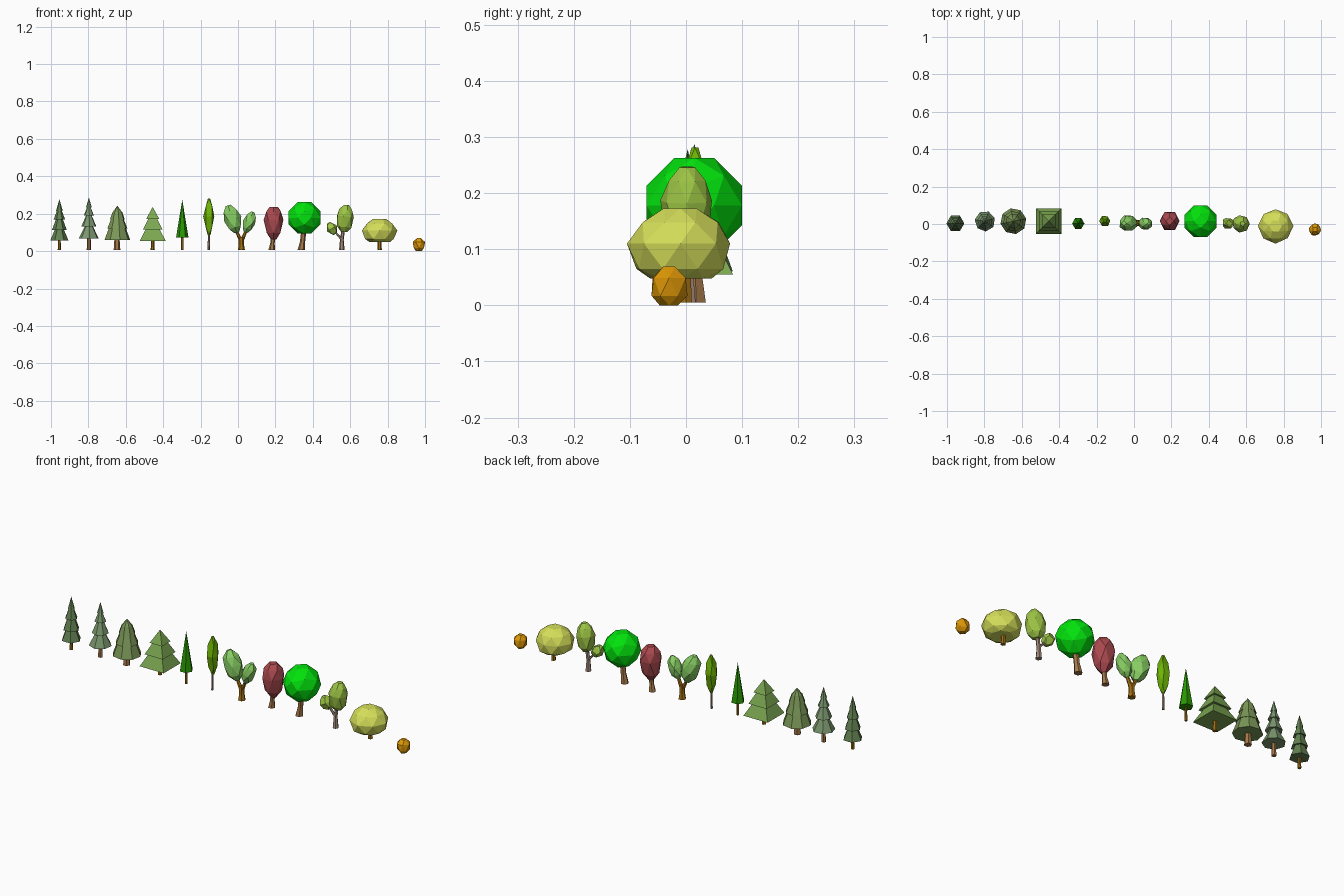
import bpy, bmesh, math, random
from mathutils import Vector, Matrix

if "Cube" in bpy.data.objects:
    bpy.data.objects.remove(bpy.data.objects["Cube"])

random.seed(4)
mats = {}


def paint(obj, rgb):
    # shared material per colour, sRGB 0-255 to linear
    if rgb not in mats:
        m = bpy.data.materials.new("colour_%d" % len(mats))
        m.diffuse_color = [(c / 255) ** 2.2 for c in rgb] + [1]
        m.use_nodes = True
        m.node_tree.nodes["Principled BSDF"].inputs["Base Color"].default_value = m.diffuse_color
        mats[rgb] = m
    obj.data.materials.append(mats[rgb])


def finish(name, bm, rgb, loc=(0, 0, 0), tilt=0):
    bmesh.ops.recalc_face_normals(bm, faces=bm.faces[:])
    me = bpy.data.meshes.new(name)
    bm.to_mesh(me)
    bm.free()
    obj = bpy.data.objects.new(name, me)
    bpy.context.collection.objects.link(obj)
    obj.location = loc
    obj.rotation_euler = (0, math.radians(tilt), 0)
    paint(obj, rgb)
    return obj


def ring(bm, c, r, sides, turn=0.0, wob=0.0):
    out = []
    for i in range(sides):
        a = 2 * math.pi * i / sides + turn
        k = r * (1 + random.uniform(-wob, wob))
        out.append(bm.verts.new((c[0] + k * math.cos(a), c[1] + k * math.sin(a), c[2])))
    return out


def stack(name, rings, sides, rgb, turn=0.0):
    """Loft horizontal rings (x, y, z, r) into a closed solid."""
    bm = bmesh.new()
    loops = [ring(bm, p[:3], p[3], sides, turn) for p in rings]
    for a, b in zip(loops, loops[1:]):
        for i in range(sides):
            j = (i + 1) % sides
            bm.faces.new((a[i], a[j], b[j], b[i]))
    bm.faces.new(loops[0][::-1])
    bm.faces.new(loops[-1])
    bmesh.ops.remove_doubles(bm, verts=bm.verts[:], dist=1e-5)
    return finish(name, bm, rgb)


def conifer(name, x, y, tiers, tip, sides, rgb, turn=0.0):
    """tiers: (z of skirt, outer radius, radius tucked under the next tier)"""
    rings = []
    for i, (z, r, neck) in enumerate(tiers):
        rings.append((x, y, z, r))
        if i + 1 < len(tiers):
            rings.append((x, y, tiers[i + 1][0] + 0.004, neck))
    rings.append((x, y, tip, 0.0))
    return stack(name, rings, sides, rgb, turn)


def blob(name, loc, profile, sides, rgb, tilt=0, wob=0.06):
    """Faceted crown: hull of staggered rings (z, r) around loc."""
    bm = bmesh.new()
    for i, (z, r) in enumerate(profile):
        n = sides if r > 0.03 * sides / 7 else max(4, sides - 2)
        ring(bm, (0, 0, z), r, n, (i % 2) * math.pi / n, wob)
    hull(bm)
    return finish(name, bm, rgb, loc, tilt)


def hull(bm):
    res = bmesh.ops.convex_hull(bm, input=bm.verts[:])
    junk = {v for v in res["geom_interior"] + res["geom_unused"]
            if isinstance(v, bmesh.types.BMVert)}
    bmesh.ops.delete(bm, geom=list(junk), context='VERTS')
    bmesh.ops.dissolve_limit(bm, angle_limit=math.radians(6),
                             verts=bm.verts[:], edges=bm.edges[:])


def egg(rx, h):
    return [(-h, .3 * rx), (-.62 * h, .8 * rx), (0.0, 1.03 * rx), (.6 * h, .82 * rx), (h, .28 * rx)]


GOLD, TAN, GREY = (160, 110, 25), (165, 120, 75), (165, 140, 125)

# Conifers
conifer("slim_fir", -.955, .003, [(.058, .048, .024), (.112, .040, .018), (.168, .031, .012),
        (.215, .018, 0)], .278, 6, (98, 128, 82))
conifer("pale_fir", -.797, .015, [(.068, .055, .020), (.132, .041, .014), (.190, .028, .009),
        (.232, .016, 0)], .288, 7, (122, 150, 110), .3)
conifer("broad_fir", -.645, .015, [(.060, .070, .046), (.120, .055, .034), (.168, .041, .026),
        (.206, .027, 0)], .243, 8, (122, 150, 88), .2)
s = math.sqrt(2)
conifer("square_fir", -.456, .015, [(.055, .069 * s, .036 * s), (.115, .052 * s, .022 * s),
        (.172, .035 * s, 0)], .236, 4, (122, 165, 82), math.pi / 4)
stack("cypress", [(-.298, .003, .074, .033), (-.298, .003, .275, 0)], 6, (45, 150, 10))

# Conifer trunks
for i, (x, y, r, top, col) in enumerate([(-.955, .003, .009, .06, GOLD), (-.797, .015, .012, .08, TAN),
                                         (-.647, .015, .018, .07, TAN), (-.456, .015, .011, .07, GOLD),
                                         (-.298, .003, .007, .08, GOLD)]):
    stack("conifer_trunk_%d" % (i + 1), [(x, y, .005, r), (x, y, top, r * .75)], 6, col)

# Poplar
stack("poplar_trunk", [(-.157, .015, .005, .006), (-.155, .015, .12, .005)], 6, GREY)
blob("poplar_crown", (-.155, .016, .185),
     [(-.098, .008), (-.06, .022), (0, .030), (.055, .024), (.096, .006)], 6, (110, 180, 15))

# Forked tree with two leaning crowns
stack("forked_trunk", [(.018, .005, .005, .019), (.018, .005, .035, .014), (.018, .005, .075, .014)], 6, GOLD)
stack("fork_left", [(.014, .005, .06, .011), (-.020, .005, .13, .007)], 6, GOLD)
stack("fork_right", [(.022, .004, .06, .011), (.052, .002, .13, .007)], 6, GOLD)
blob("fork_crown_left", (-.030, .004, .172), egg(.046, .076), 6, (135, 205, 100), -18)
blob("fork_crown_right", (.060, .002, .155), egg(.034, .058), 6, (135, 205, 100), 20)

# Red tree
stack("red_tree_trunk", [(.180, .018, .005, .018), (.184, .017, .04, .012), (.189, .016, .09, .012)], 6, TAN)
blob("red_tree_crown", (.190, .016, .152),
     [(-.090, .014), (-.055, .041), (.015, .054), (.06, .043), (.085, .022)], 6, (170, 75, 80))

# Round tree: truncated octahedron with raised hexagon centres
stack("round_tree_trunk", [(.338, .018, .005, .020), (.345, .017, .05, .014), (.352, .016, .11, .014)], 6, TAN)
bm = bmesh.new()
R, sg = .085, (-1, 1)
for a in sg:
    for b in sg:
        for p in ((0, .414 * a, b), (.414 * a, 0, b), (0, a, .414 * b),
                  (a, 0, .414 * b), (a, .414 * b, 0), (.414 * a, b, 0)):
            bm.verts.new(Vector(p) * R)
        for c in sg:
            bm.verts.new(Vector((a, b, c)) * R * .62)
hull(bm)
finish("round_tree_crown", bm, (10, 225, 20), (.355, .015, .178))

# Twin crown tree
stack("twin_trunk", [(.555, .004, .005, .015), (.555, .004, .06, .010), (.565, .004, .13, .009)], 6, GREY)
stack("twin_branch", [(.552, .004, .065, .008), (.512, .004, .112, .006)], 6, GREY)
blob("twin_crown_large", (.573, .002, .176),
     [(-.072, .020), (-.048, .040), (.01, .047), (.048, .034), (.071, .014)], 7, (155, 195, 70), 6)
blob("twin_crown_small", (.502, .004, .121), egg(.031, .035), 6, (155, 195, 70), -30)

# Wide dome tree
stack("dome_trunk", [(.757, 0, .005, .012), (.757, 0, .07, .009)], 6, GOLD)
blob("dome_crown", (.757, -.010, .110),
     [(-.062, .055), (-.045, .082), (0, .092), (.038, .073), (.063, .034)], 8, (212, 222, 90), 0, .04)

# Small orange bush
blob("orange_bush", (.967, -.030, .035), [(-.035, .016), (-.018, .031), (.014, .033), (.034, .015)], 6,
     (220, 150, 15))
